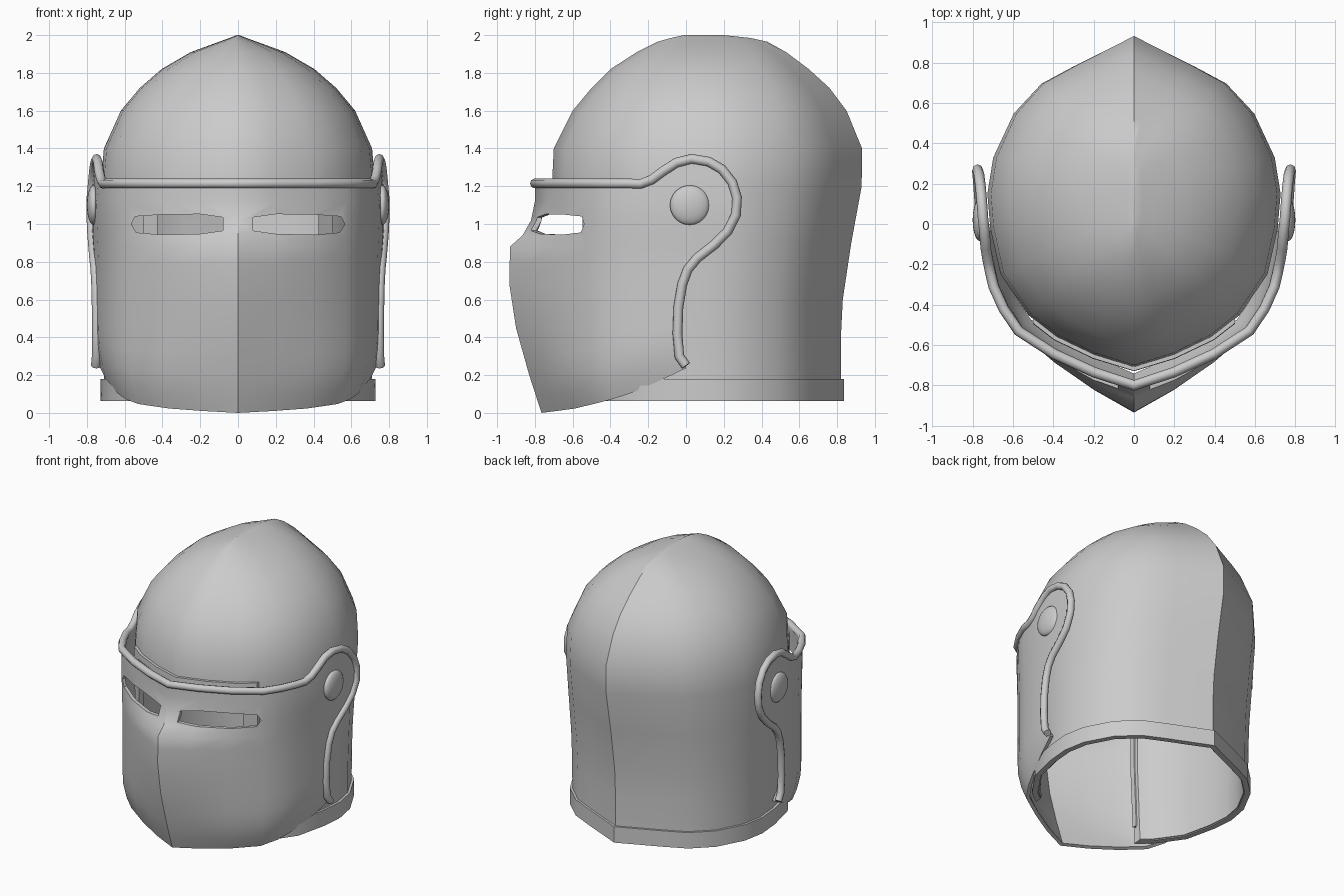
import bpy, bmesh

if "Cube" in bpy.data.objects:
    bpy.data.objects.remove(bpy.data.objects["Cube"])

# ---------- helpers ----------
def lerp(table, t):
    if t <= table[0][0]:
        return table[0][1]
    for (a, va), (b, vb) in zip(table, table[1:]):
        if t <= b:
            return va + (vb - va) * (t - a) / (b - a)
    return table[-1][1]

def add(name, mesh):
    ob = bpy.data.objects.new(name, mesh)
    bpy.context.collection.objects.link(ob)
    return ob

def loft(name, rows, closed, cap=False):
    bm = bmesh.new()
    vs = [[bm.verts.new(p) for p in r] for r in rows]
    n = len(rows[0])
    for a, b in zip(vs, vs[1:]):
        for i in range(n if closed else n - 1):
            j = (i + 1) % n
            bm.faces.new((a[i], a[j], b[j], b[i]))
    if cap:
        bm.faces.new(vs[-1])
    me = bpy.data.meshes.new(name)
    bm.to_mesh(me)
    bm.free()
    return add(name, me)

def prism(pts, axis, lo, hi):
    """Cutter: outline extruded along x ('x', pts are y,z) or y ('y', pts are x,z)."""
    bm = bmesh.new()
    put = (lambda p, d: (d, p[0], p[1])) if axis == 'x' else (lambda p, d: (p[0], d, p[1]))
    a = [bm.verts.new(put(p, lo)) for p in pts]
    b = [bm.verts.new(put(p, hi)) for p in pts]
    bm.faces.new(a)
    bm.faces.new(b)
    for i in range(len(pts)):
        j = (i + 1) % len(pts)
        bm.faces.new((a[i], a[j], b[j], b[i]))
    bmesh.ops.recalc_face_normals(bm, faces=bm.faces)
    me = bpy.data.meshes.new("cutter")
    bm.to_mesh(me)
    bm.free()
    ob = add("cutter", me)
    ob.hide_render = True
    return ob

def box(x, z0, z1):
    return prism([(-x, z0), (x, z0), (x, z1), (-x, z1)], 'y', -1.5, -0.2)

def finish(ob, thick=0, cuts=(), angle=0.7):
    """Thicken, cut, bake the modifiers and smooth."""
    if thick:
        m = ob.modifiers.new("thick", 'SOLIDIFY')
        m.thickness, m.offset = thick, -1
    for op, c in cuts:
        m = ob.modifiers.new("cut", 'BOOLEAN')
        m.operation, m.object, m.solver = op, c, 'EXACT'
    name = ob.name
    me = bpy.data.meshes.new_from_object(ob.evaluated_get(bpy.context.evaluated_depsgraph_get()))
    bpy.data.objects.remove(ob)
    for _, c in cuts:
        bpy.data.objects.remove(c)
    new = add(name, me)
    bpy.ops.object.select_all(action='DESELECT')
    bpy.context.view_layer.objects.active = new
    new.select_set(True)
    bpy.ops.object.shade_smooth_by_angle(angle=angle)

# ---------- skull: ridged dome, rings of (z, half width, front y, back y) ----------
HALF = [(0, -1), (.27, -.93), (.53, -.825), (.72, -.7), (.91, -.465), (.98, -.2), (1, 0),
        (.96, .23), (.82, .51), (.63, .7), (.41, .81), (.14, .935), (0, 1)]
SKULL = [(.07, .71, -.67, .82), (.18, .71, -.68, .82), (.4, .712, -.69, .82), (.6, .717, -.7, .83),
         (.9, .725, -.7, .875), (1.2, .727, -.71, .93), (1.4, .71, -.7, .932), (1.6, .62, -.6, .85),
         (1.72, .52, -.5, .76), (1.82, .405, -.4, .65), (1.91, .25, -.26, .53),
         (1.965, .1, -.15, .43), (1.985, .045, -.08, .34), (2.0, .006, -.01, .2)]
COLS = list(zip(*SKULL))

def ring(z, off=0):
    w, f, b = (lerp(list(zip(COLS[0], c)), z) for c in COLS[1:])
    w, f, b = w + off, f - off, b + off
    yc = .15
    pts = [(x * w, yc + y * ((yc - f) if y < 0 else (b - yc)), z) for x, y in HALF]
    return pts + [(-x, y, z) for x, y, z in pts[-2:0:-1]]

finish(loft("skull", [ring(z) for z in COLS[0]], True, True), .03,
       [('DIFFERENCE', box(.43, -1, 1.2))])

# bottom band and raised frame around the face opening
finish(loft("neck_band", [ring(z, .017) for z in (.063, .18)], True), .04,
       [('DIFFERENCE', box(.43, -1, 1.2))])
finish(loft("face_frame", [ring(z, .02) for z in (.19, .4, .6, .9, 1.2, 1.3)], True), .03,
       [('INTERSECT', box(.5, 0, 1.24)), ('DIFFERENCE', box(.425, -1, 1.195))])

# ---------- visor ----------
PLAN = [(0, -.8), (.2, -.735), (.4, -.645), (.58, -.53), (.655, -.42), (.705, -.31), (.75, -.12),
        (.772, .05), (.778, .2), (.78, .34)]
NOSE = [(0, -.765), (.2, -.83), (.45, -.9), (.68, -.935), (.88, -.932), (.94, -.865),
        (1.02, -.82), (1.12, -.8)]
WIDTH = [(.3, .983), (.8, .985), (1.1, 1), (1.4, .967)]
BOTTOM = [(-.8, 0), (-.6, .03), (-.35, .09), (-.1, .19), (0, .25), (.1, .27)]

def visor_point(x, y, z):
    curl = 1 - max(0, min(1, (z - lerp(BOTTOM, y)) / .25))
    k = .075 * curl ** 2 * min(1, (.79 - x) / .06)
    push = (lerp(NOSE, z) + .8) * max(0, 1 - x / .58)
    return (x * lerp(WIDTH, z) * (1 - k), (y + push) * (1 - k * min(1, x / .4)), z)

rows = []
for v in (0, .2, .45, .7, 1):
    rows.append([(x, y, lerp(BOTTOM, y) * (1 - v) + .45 * v) for x, y in PLAN])
for z in (.57, .68, .79, .88, .94, 1.02, 1.12, 1.25, 1.34, 1.44):
    rows.append([(x, y, z) for x, y in PLAN])
grid = []
for r in rows:
    half = [visor_point(*p) for p in r]
    grid.append([(-x, y, z) for x, y, z in half[:0:-1]] + half)

# side outline of the visor: cheek edge, round ear, brow
EAR = [(0, .25), (-.035, .3), (-.045, .42), (-.04, .56), (-.02, .68), (.01, .76), (.06, .82),
       (.15, .89), (.22, .96), (.265, 1.05), (.27, 1.14), (.245, 1.22), (.19, 1.29), (.12, 1.33),
       (.03, 1.345), (-.05, 1.325), (-.12, 1.28), (-.18, 1.235), (-.24, 1.212)]
EYE = [(.08, .965), (.2, .948), (.4, .943), (.54, .955), (.565, 1.0), (.545, 1.04), (.4, 1.05),
       (.2, 1.052), (.08, 1.035)]
outline = [(-1.3, -.3), (.003, -.3)] + EAR + [(-1.3, 1.212)]
cuts = [('INTERSECT', prism(outline, 'x', -1.2, 1.2))]
for s in (1, -1):
    cuts.append(('DIFFERENCE', prism([(s * x, z) for x, z in EYE], 'y', -1.2, -.35)))
finish(loft("visor", grid, False), .025, cuts)

# rolled rim along the visor edge
by_y = [(y, x) for x, y in PLAN]
path = [(lerp(by_y, y) * lerp(WIDTH, z), y, z) for y, z in EAR]
path += [visor_point(x, y, 1.215) for x, y in PLAN[5::-1]]
path += [(-x, y, z) for x, y, z in path[-2::-1]]
cu = bpy.data.curves.new("visor_rim", 'CURVE')
cu.dimensions = '3D'
cu.bevel_depth, cu.bevel_resolution, cu.use_fill_caps = .026, 2, True
sp = cu.splines.new('POLY')
sp.points.add(len(path) - 1)
for p, co in zip(sp.points, path):
    p.co = (*co, 1)
finish(add("visor_rim", cu), angle=1.0)

# pivot bosses
for s, side in ((1, "right"), (-1, "left")):
    bm = bmesh.new()
    bmesh.ops.create_uvsphere(bm, u_segments=20, v_segments=12, radius=1)
    for v in bm.verts:
        v.co = (v.co.x * .035 + s * .765, v.co.y * .105 + .02, v.co.z * .105 + 1.1)
    me = bpy.data.meshes.new("pivot")
    bm.to_mesh(me)
    bm.free()
    finish(add("pivot_" + side, me), angle=1.0)
